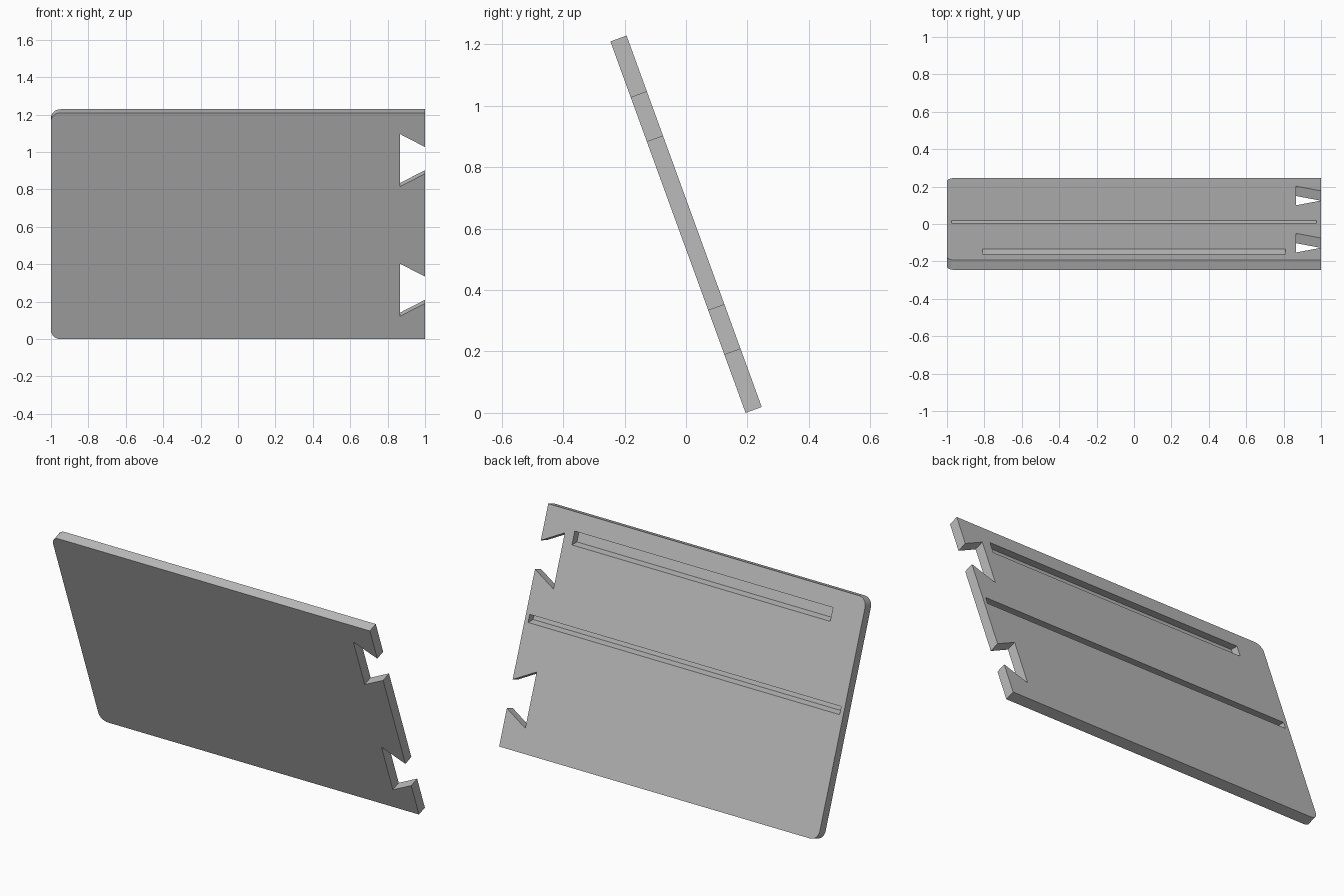
import bpy
import bmesh
from math import sin, cos, pi, radians
from mathutils import Vector

if "Cube" in bpy.data.objects:
    bpy.data.objects.remove(bpy.data.objects["Cube"])

TILT = radians(20)
LENGTH, THICK, RADIUS = 1.287, 0.056, 0.05
FOOT_Y = 0.194

grey = bpy.data.materials.new("plain grey")
grey.use_nodes = True
grey.diffuse_color = (0.5, 0.5, 0.5, 1)
grey.node_tree.nodes["Principled BSDF"].inputs["Base Color"].default_value = (0.5, 0.5, 0.5, 1)


def prism(name, points, sweep):
    """Extrude a flat outline along a vector into a closed solid."""
    bm = bmesh.new()
    face = bm.faces.new([bm.verts.new(p) for p in points])
    out = bmesh.ops.extrude_face_region(bm, geom=[face])
    moved = [v for v in out["geom"] if isinstance(v, bmesh.types.BMVert)]
    bmesh.ops.translate(bm, verts=moved, vec=sweep)
    bmesh.ops.recalc_face_normals(bm, faces=bm.faces)
    mesh = bpy.data.meshes.new(name)
    bm.to_mesh(mesh)
    bm.free()
    obj = bpy.data.objects.new(name, mesh)
    bpy.context.collection.objects.link(obj)
    mesh.materials.append(grey)
    return obj


# Panel outline: dovetail notches on the left edge, rounded corners on the right
outline = []
for mid in (0.279, 1.0165):
    outline += [(1, mid - 0.076), (0.867, mid - 0.149),
                (0.867, mid + 0.149), (1, mid + 0.076)]
outline.append((1, LENGTH))
for centre, start in ((LENGTH - RADIUS, pi / 2), (RADIUS, pi)):
    for i in range(9):
        a = start + i * pi / 16
        outline.append((-1 + RADIUS + RADIUS * cos(a), centre + RADIUS * sin(a)))
outline.append((1, 0))
panel = prism("leaning_panel", [(x, 0, z) for x, z in outline], (0, THICK, 0))

# Level grooves in the back of the panel
level = Vector((0, -cos(TILT), sin(TILT)))
for half, low, high in ((0.81, 1.1155, 1.1886), (0.977, 0.663, 0.706)):
    mouth = [Vector((-half, THICK, z)) for z in (low, high)]
    section = [mouth[0] - level * 0.03, mouth[0] + level * 0.045,
               mouth[1] + level * 0.045, mouth[1] - level * 0.03]
    cutter = prism("groove_cutter", section, (2 * half, 0, 0))
    cutter.hide_render = True
    cut = panel.modifiers.new("groove", 'BOOLEAN')
    cut.operation, cut.solver, cut.object = 'DIFFERENCE', 'EXACT', cutter
    bpy.context.view_layer.objects.active = panel
    bpy.ops.object.modifier_apply(modifier=cut.name)
    bpy.data.objects.remove(cutter)

# Lean the panel forward, standing on its lower front edge
panel.rotation_euler.x = TILT
panel.location.y = FOOT_Y
bpy.ops.object.select_all(action='DESELECT')
panel.select_set(True)
bpy.context.view_layer.objects.active = panel
bpy.ops.object.shade_smooth_by_angle(angle=radians(30))
